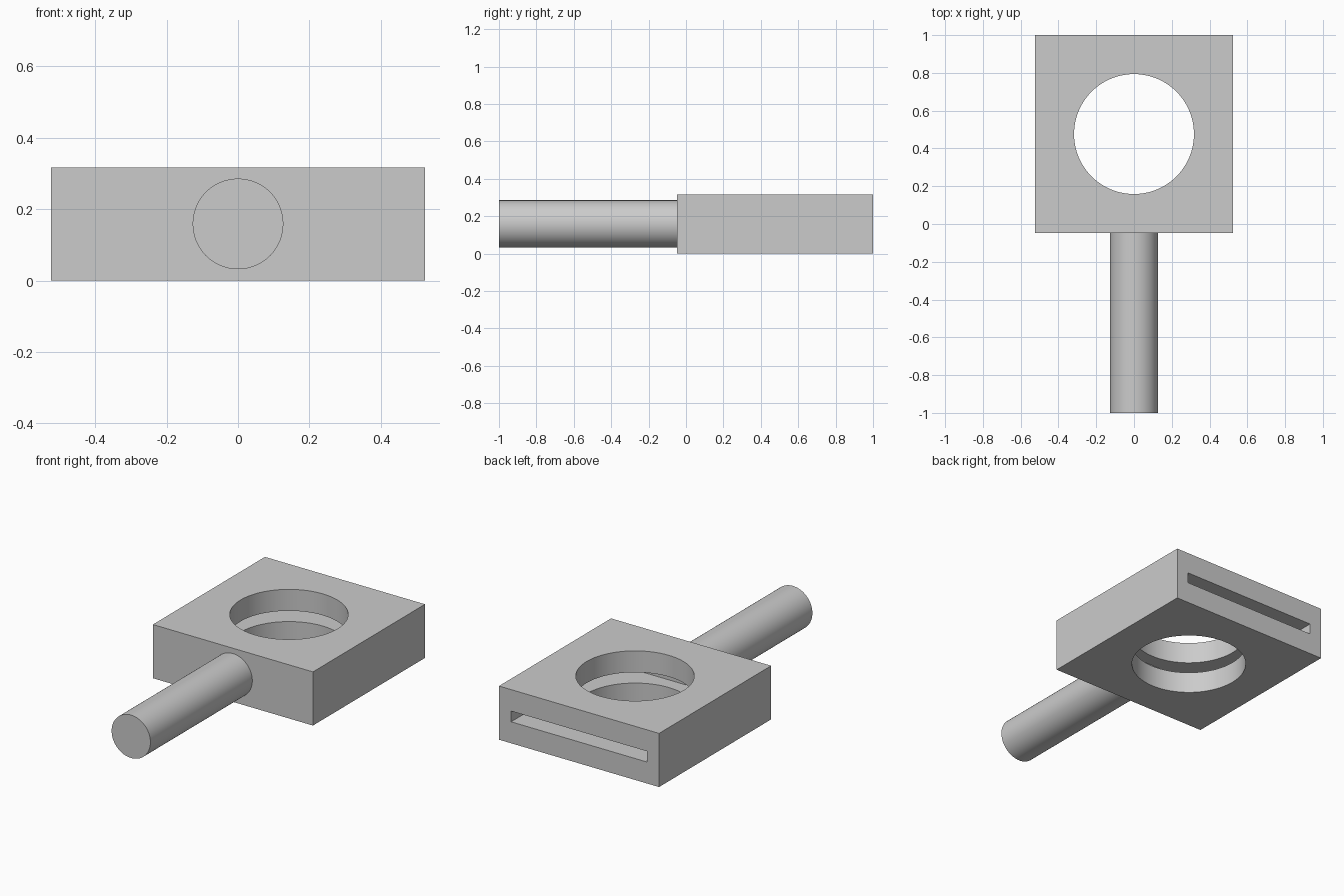
import bpy
import math

cube = bpy.data.objects.get("Cube")
if cube:
    bpy.data.objects.remove(cube, do_unlink=True)

U = 2 / 63               # one design unit
SIDE, THICK = 33 * U, 10 * U
MID_Z = THICK / 2
BACK = 1.0
FRONT = BACK - SIDE
MID_Y = (BACK + FRONT) / 2

grey = bpy.data.materials.new("plain grey")
grey.use_nodes = True
colour = (0.6, 0.6, 0.6, 1)
grey.diffuse_color = colour
grey.node_tree.nodes["Principled BSDF"].inputs["Base Color"].default_value = colour


def finish(name):
    obj = bpy.context.object
    obj.name = name
    obj.data.materials.append(grey)
    return obj


def box(name, width, y0, y1, height):
    bpy.ops.mesh.primitive_cube_add(size=1, location=(0, (y0 + y1) / 2, MID_Z))
    obj = finish(name)
    obj.scale = (width, y1 - y0, height)
    bpy.ops.object.transform_apply(location=False, rotation=False, scale=True)
    return obj


def rod(name, radius, depth, y, tilt=0):
    bpy.ops.mesh.primitive_cylinder_add(vertices=96, radius=radius, depth=depth,
                                        location=(0, y, MID_Z), rotation=(tilt, 0, 0))
    return finish(name)


def smooth(obj):
    bpy.ops.object.select_all(action='DESELECT')
    obj.select_set(True)
    bpy.context.view_layer.objects.active = obj
    bpy.ops.object.shade_smooth_by_angle(angle=math.radians(30))


# Square block with a round through hole and a slot entering from the back
block = box("block", SIDE, FRONT, BACK, THICK)
hole = rod("hole_cutter", 10 * U, THICK * 2, MID_Y)
slot = box("slot_cutter", 28 * U, BACK - 29 * U, BACK + U, 2 * U)

bpy.context.view_layer.objects.active = block
for cutter in (hole, slot):
    cutter.hide_render = True
    mod = block.modifiers.new(cutter.name, 'BOOLEAN')
    mod.operation = 'DIFFERENCE'
    mod.solver = 'EXACT'
    mod.object = cutter
    bpy.ops.object.modifier_apply(modifier=mod.name)
for cutter in (hole, slot):
    bpy.data.objects.remove(cutter, do_unlink=True)
smooth(block)

# Round handle running forward from the block
length = FRONT + 1
handle = rod("handle", 4 * U, length, -1 + length / 2, math.pi / 2)
smooth(handle)
